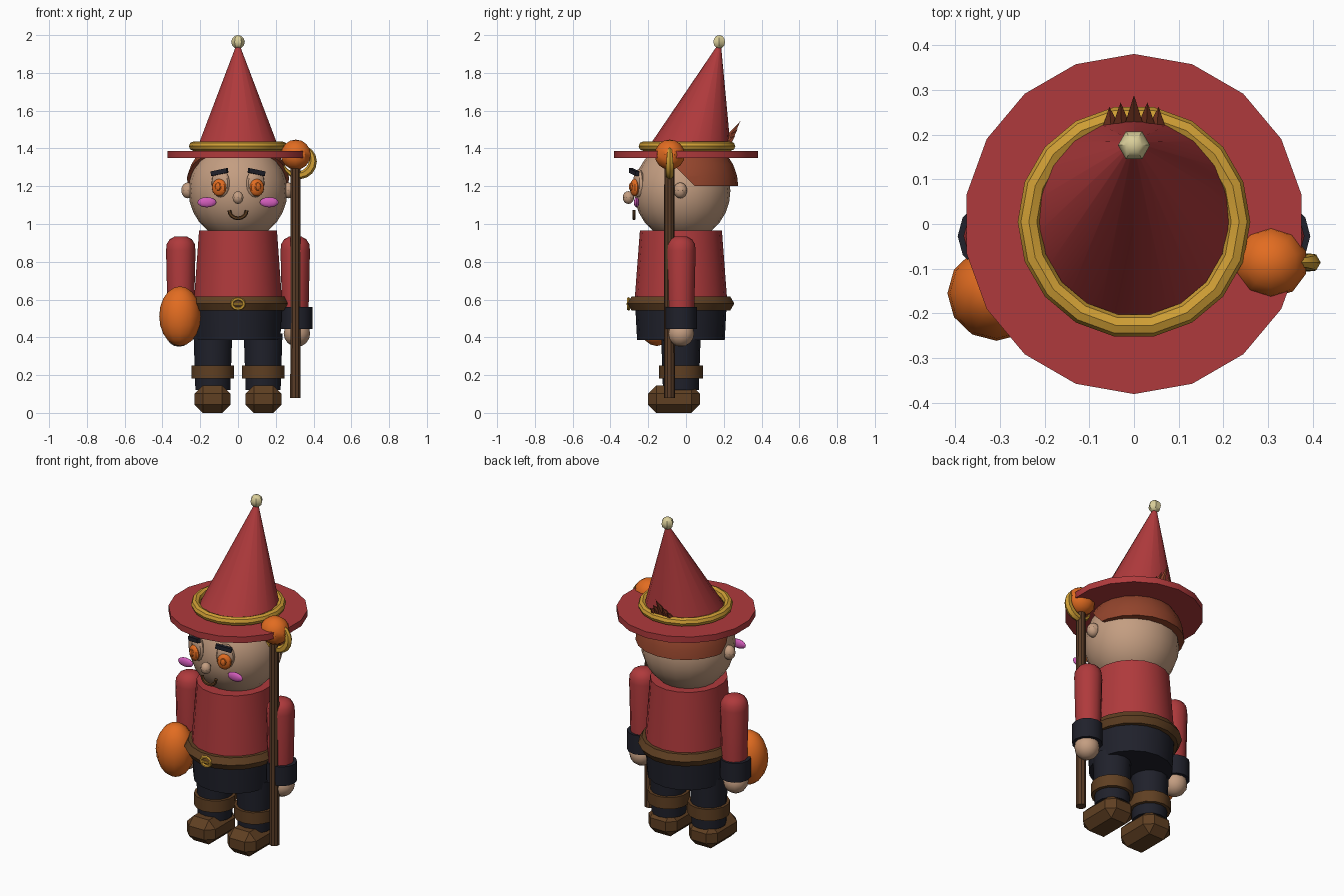
import bpy, bmesh, math
from mathutils import Vector, Matrix

if "Cube" in bpy.data.objects:
    bpy.data.objects.remove(bpy.data.objects["Cube"])


def material(name, rgb):
    m = bpy.data.materials.new(name)
    m.diffuse_color = (*rgb, 1)
    m.use_nodes = True
    m.node_tree.nodes["Principled BSDF"].inputs["Base Color"].default_value = m.diffuse_color
    return m


RED = material("red_cloth", (0.43, 0.042, 0.045))
GOLD = material("gold", (0.62, 0.34, 0.035))
ORANGE = material("orange", (0.76, 0.15, 0.015))
SKIN = material("skin", (0.55, 0.34, 0.22))
BROWN = material("brown_leather", (0.115, 0.05, 0.016))
WOOD = material("staff_wood", (0.10, 0.045, 0.02))
HAIR = material("auburn_hair", (0.29, 0.058, 0.025))
BLACK = material("dark_cloth", (0.014, 0.015, 0.024))
PINK = material("pink", (0.65, 0.11, 0.50))
CREAM = material("cream", (0.70, 0.62, 0.32))


def finish(name, bm, mat, loc=(0, 0, 0), smooth=True):
    bmesh.ops.recalc_face_normals(bm, faces=bm.faces)
    me = bpy.data.meshes.new(name)
    bm.to_mesh(me)
    bm.free()
    me.materials.append(mat)
    ob = bpy.data.objects.new(name, me)
    ob.location = loc
    bpy.context.collection.objects.link(ob)
    if smooth:
        bpy.ops.object.select_all(action='DESELECT')
        ob.select_set(True)
        bpy.context.view_layer.objects.active = ob
        bpy.ops.object.shade_smooth_by_angle(angle=math.radians(32))
    return ob


def lathe(name, profile, mat, loc=(0, 0, 0), sides=18, sx=1.0, smooth=True):
    """Closed solid of revolution from (radius, z) points, bottom to top."""
    bm = bmesh.new()
    rings = []
    for r, z in profile:
        angs = [math.tau * i / sides for i in range(sides)]
        rings.append([bm.verts.new((sx * r * math.sin(a), r * math.cos(a), z)) for a in angs])
    for lo, hi in zip(rings, rings[1:]):
        for i in range(sides):
            j = (i + 1) % sides
            bm.faces.new((lo[i], lo[j], hi[j], hi[i]))
    bm.faces.new(rings[0])
    bm.faces.new(rings[-1])
    return finish(name, bm, mat, loc, smooth)


def ball(name, size, mat, loc, seg=16, rings=10, rot=None):
    bm = bmesh.new()
    bmesh.ops.create_uvsphere(bm, u_segments=seg, v_segments=rings, radius=1)
    bmesh.ops.scale(bm, vec=size, verts=bm.verts)
    if rot:
        bmesh.ops.transform(bm, matrix=rot, verts=bm.verts)
    return finish(name, bm, mat, loc)


def box(name, size, mat, loc, bevel=0.0, rot=None):
    bm = bmesh.new()
    bmesh.ops.create_cube(bm, size=1)
    bmesh.ops.scale(bm, vec=size, verts=bm.verts)
    if bevel:
        bmesh.ops.bevel(bm, geom=bm.edges[:], offset=bevel, segments=1, affect='EDGES')
    if rot:
        bmesh.ops.transform(bm, matrix=rot, verts=bm.verts)
    return finish(name, bm, mat, loc, smooth=False)


def tube(name, points, radii, mat, sides=6, closed=False):
    """Tube swept along points lying in a plane facing the front."""
    bm = bmesh.new()
    n = len(points)
    rings = []
    for i, p in enumerate(points):
        a = points[(i - 1) % n] if closed else points[max(i - 1, 0)]
        b = points[(i + 1) % n] if closed else points[min(i + 1, n - 1)]
        t = (Vector(b) - Vector(a)).normalized()
        depth = Vector((0, 1, 0))
        side = t.cross(depth)
        rings.append([bm.verts.new(Vector(p) + radii[i] * (math.cos(k * math.tau / sides) * side
                      + math.sin(k * math.tau / sides) * depth)) for k in range(sides)])
    for i in range(n if closed else n - 1):
        lo, hi = rings[i], rings[(i + 1) % n]
        for k in range(sides):
            m = (k + 1) % sides
            bm.faces.new((lo[k], lo[m], hi[m], hi[k]))
    if not closed:
        bm.faces.new(rings[0])
        bm.faces.new(rings[-1])
    return finish(name, bm, mat)


def arc(cx, y, cz, rx, rz, start, end, n):
    angs = [math.radians(start + (end - start) * i / (n - 1)) for i in range(n)]
    return [(cx + rx * math.cos(a), y, cz + rz * math.sin(a)) for a in angs]


def ring(name, major, minor, mat, loc, major_seg, minor_seg, sx=1.0):
    bpy.ops.mesh.primitive_torus_add(major_radius=major, minor_radius=minor, location=loc,
                                     major_segments=major_seg, minor_segments=minor_seg)
    ob = bpy.context.object
    ob.name = name
    ob.scale.x = sx
    ob.data.materials.append(mat)
    bpy.ops.object.shade_smooth_by_angle(angle=math.radians(32))
    return ob


Y = -0.027  # body axis

# Hat: brim, band, leaning cone, bobble
lathe("hat_brim", [(0.38, 1.35), (0.38, 1.387)], RED)
ring("hat_band", 0.235, 0.025, GOLD, (0, 0.005, 1.412), 18, 8)
hat = lathe("hat_cone", [(0.226, 1.385), (0.008, 1.95)], RED, (0, 0.012, 0), 18)
for v in hat.data.vertices:
    v.co.y += 0.165 * (v.co.z - 1.385) / 0.565
ball("hat_bobble", (0.036, 0.036, 0.036), CREAM, (0, 0.176, 1.964), 6, 6,
     Matrix.Rotation(math.radians(30), 4, 'Z'))

# Head, ears, nose
ball("head", (0.262, 0.255, 0.265), SKIN, (0, -0.02, 1.175), 20, 14)
ball("nose", (0.03, 0.03, 0.034), SKIN, (0, -0.305, 1.14), 10, 8)

# Hair cap trimmed flat at the nape and sloped over the brow
bm = bmesh.new()
bmesh.ops.create_uvsphere(bm, u_segments=20, v_segments=14, radius=0.275)
for co, no in (((0, 0, 0.005), (0, 0, -1)), ((0, 0.0, 0.05), (0, -1, -1)), ((0, 0, 0.175), (0, 0, 1))):
    bmesh.ops.bisect_plane(bm, geom=bm.verts[:] + bm.edges[:] + bm.faces[:],
                           plane_co=co, plane_no=no, clear_outer=True)
    bmesh.ops.holes_fill(bm, edges=bm.edges[:], sides=0)
finish("hair_cap", bm, HAIR, (0, 0.002, 1.195))

# Hair tuft poking out behind the hat
for x, y, z in ((0, 0.288, 1.545), (-0.03, 0.272, 1.50), (0.03, 0.272, 1.50),
                (-0.055, 0.262, 1.47), (0.055, 0.262, 1.47)):
    base, tip = Vector((x * 0.9, 0.195, 1.40)), Vector((x, y, z))
    bm = bmesh.new()
    bmesh.ops.create_cone(bm, cap_ends=True, segments=5, radius1=0.034, radius2=0.0,
                          depth=(tip - base).length)
    rot = (tip - base).to_track_quat('Z', 'Y').to_matrix().to_4x4()
    bmesh.ops.transform(bm, matrix=rot, verts=bm.verts)
    finish("hair_tuft", bm, HAIR, (base + tip) / 2, smooth=False)

# Smile
tube("mouth", arc(0, -0.275, 1.072, 0.046, 0.042, 180, 360, 9), [0.010] * 9, BROWN)

# Paired parts
for s, side in ((-1, "left"), (1, "right")):
    def at(x, y, z):
        return (s * x, y, z)

    ball(side + "_ear", (0.036, 0.036, 0.042), SKIN, at(0.266, -0.03, 1.178), 10, 8)
    turn = Matrix.Rotation(s * math.radians(22), 4, 'Z')
    ball(side + "_eye_socket", (0.052, 0.026, 0.075), SKIN, at(0.092, -0.25, 1.215), 12, 8, turn)
    ball(side + "_eye", (0.041, 0.022, 0.046), ORANGE, at(0.10, -0.272, 1.193), 12, 8, turn)
    ball(side + "_pupil", (0.018, 0.010, 0.022), ORANGE, at(0.105, -0.291, 1.198), 8, 6, turn)
    box(side + "_eyebrow", (0.092, 0.022, 0.024), BLACK, at(0.098, -0.275, 1.275), 0,
        turn @ Matrix.Rotation(s * math.radians(11), 4, 'Y'))
    ball(side + "_cheek", (0.05, 0.014, 0.027), PINK, at(0.165, -0.262, 1.115), 12, 8)

    # Arm, cuff and hand
    lathe(side + "_arm", [(0.07, 0.52), (0.078, 0.86), (0.074, 0.895), (0.058, 0.92), (0.03, 0.935)],
          RED, at(0.303, Y, 0), 12)
    lathe(side + "_sleeve_cuff", [(0.084, 0.445), (0.084, 0.56)], BLACK, at(0.31, Y, 0), 12)
    ball(side + "_hand", (0.07, 0.07, 0.07), SKIN, at(0.312, Y, 0.42), 12, 8)

    # Leg, strap and boot
    lathe(side + "_leg", [(0.095, 0.12), (0.105, 0.42)], BLACK, at(0.133, Y, 0), 14)
    lathe(side + "_boot_strap", [(0.116, 0.182), (0.116, 0.252)], BROWN, at(0.133, Y, 0), 14)
    box(side + "_boot", (0.19, 0.275, 0.146), BROWN, at(0.135, -0.064, 0.073), 0.044)

# Torso, belt, trousers
lathe("tunic", [(0.247, 0.57), (0.217, 0.966)], RED, (0, Y, 0), 18, 0.965)
lathe("trouser_hips", [(0.232, 0.385), (0.242, 0.57)], BLACK, (0, Y, 0), 18, 0.98)
ring("belt", 0.245, 0.042, BROWN, (0, Y, 0.579), 18, 6, 0.95)

# Belt buckle
tube("buckle_frame", arc(0, -0.304, 0.577, 0.032, 0.027, 0, 330, 12), [0.009] * 12, GOLD, 6, True)
box("buckle_prong", (0.05, 0.016, 0.010), GOLD, (0, -0.308, 0.577))

# Staff with glowing orb and tapered crescent
lathe("staff", [(0.029, 0.08), (0.027, 1.30)], WOOD, (0.304, -0.088, 0), 10)
ball("staff_orb", (0.083, 0.08, 0.08), ORANGE, (0.306, -0.086, 1.367), 10, 8)
tube("staff_crescent", arc(0.317, -0.086, 1.337, 0.08, 0.08, -160, 75, 13),
     [0.004 + 0.019 * math.sin(math.pi * i / 12) for i in range(13)], GOLD)

# Round sack held in the other hand
ball("sack", (0.11, 0.106, 0.158), ORANGE, (-0.307, -0.155, 0.512), 12, 10)
